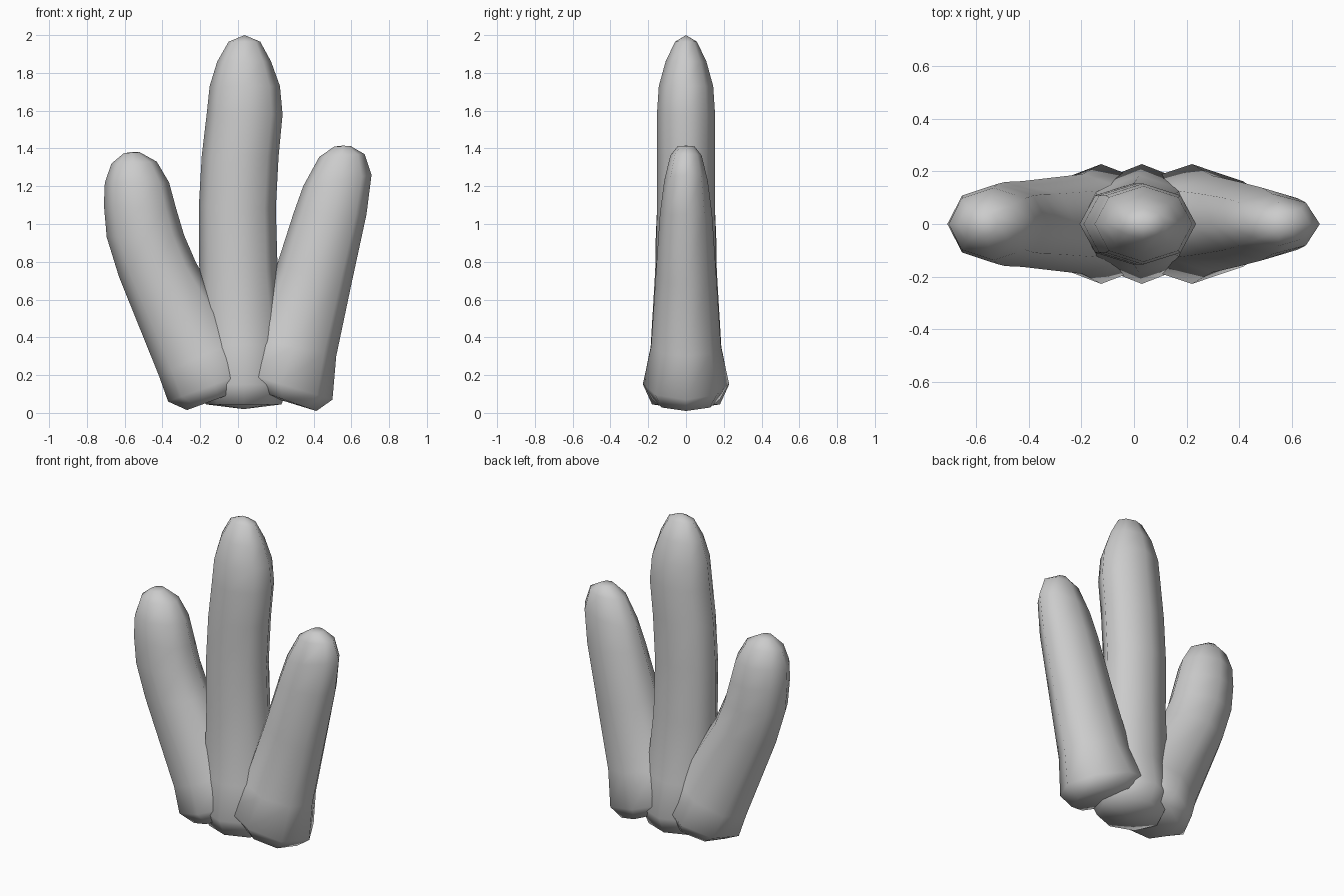
import bpy, bmesh, math

SIDES = 8


def finger(name, rings, bottom, top):
    """Loft 8-sided rings; each ring is (left x, left z, right x, right z, half depth)."""
    bm = bmesh.new()
    loops = []
    for x0, z0, x1, z1, d in rings:
        loop = []
        for i in range(SIDES):
            a = 2 * math.pi * i / SIDES
            t = 0.5 + 0.5 * math.cos(a)
            loop.append(bm.verts.new((x0 + (x1 - x0) * t, d * math.sin(a), z0 + (z1 - z0) * t)))
        loops.append(loop)
    for a, b in zip(loops, loops[1:]):
        for i in range(SIDES):
            j = (i + 1) % SIDES
            bm.faces.new((a[i], a[j], b[j], b[i]))
    # rounded ends close to a single point
    for loop, (x, z) in ((loops[0], bottom), (loops[-1], top)):
        tip = bm.verts.new((x, 0, z))
        for i in range(SIDES):
            bm.faces.new((loop[i], loop[(i + 1) % SIDES], tip))
    bmesh.ops.recalc_face_normals(bm, faces=bm.faces)
    for f in bm.faces:
        f.smooth = True
    mesh = bpy.data.meshes.new(name)
    bm.to_mesh(mesh)
    bm.free()
    bpy.context.collection.objects.link(bpy.data.objects.new(name, mesh))


# Tall central stalk
finger("middle_stalk", [
    (-0.17, 0.045, 0.23, 0.045, 0.18),
    (-0.21, 0.15, 0.27, 0.15, 0.228),
    (-0.21, 0.36, 0.25, 0.36, 0.185),
    (-0.205, 0.75, 0.21, 0.75, 0.158),
    (-0.207, 1.1, 0.20, 1.08, 0.154),
    (-0.192, 1.36, 0.215, 1.36, 0.154),
    (-0.166, 1.58, 0.236, 1.58, 0.154),
    (-0.15, 1.73, 0.222, 1.73, 0.144),
    (-0.11, 1.86, 0.175, 1.86, 0.108),
    (-0.05, 1.965, 0.118, 1.965, 0.058),
], (0.03, 0.02), (0.035, 2.0))

# Shorter stalk leaning left
finger("left_stalk", [
    (-0.27, 0.015, 0.07, 0.14, 0.18),
    (-0.37, 0.06, 0.12, 0.24, 0.228),
    (-0.42, 0.2, 0.03, 0.40, 0.19),
    (-0.63, 0.72, -0.22, 0.79, 0.163),
    (-0.695, 0.93, -0.285, 0.94, 0.16),
    (-0.71, 1.1, -0.327, 1.08, 0.153),
    (-0.705, 1.22, -0.365, 1.22, 0.138),
    (-0.67, 1.32, -0.43, 1.33, 0.098),
    (-0.605, 1.374, -0.52, 1.38, 0.045),
], (-0.11, 0.08), (-0.562, 1.382))

# Shorter stalk leaning right
finger("right_stalk", [
    (0.06, 0.135, 0.415, 0.01, 0.18),
    (-0.06, 0.24, 0.5, 0.07, 0.228),
    (0.07, 0.4, 0.52, 0.3, 0.185),
    (0.205, 0.78, 0.60, 0.68, 0.16),
    (0.295, 1.06, 0.68, 1.05, 0.138),
    (0.345, 1.2, 0.707, 1.26, 0.115),
    (0.43, 1.355, 0.67, 1.37, 0.083),
    (0.51, 1.41, 0.597, 1.412, 0.045),
], (0.22, 0.07), (0.555, 1.415))
